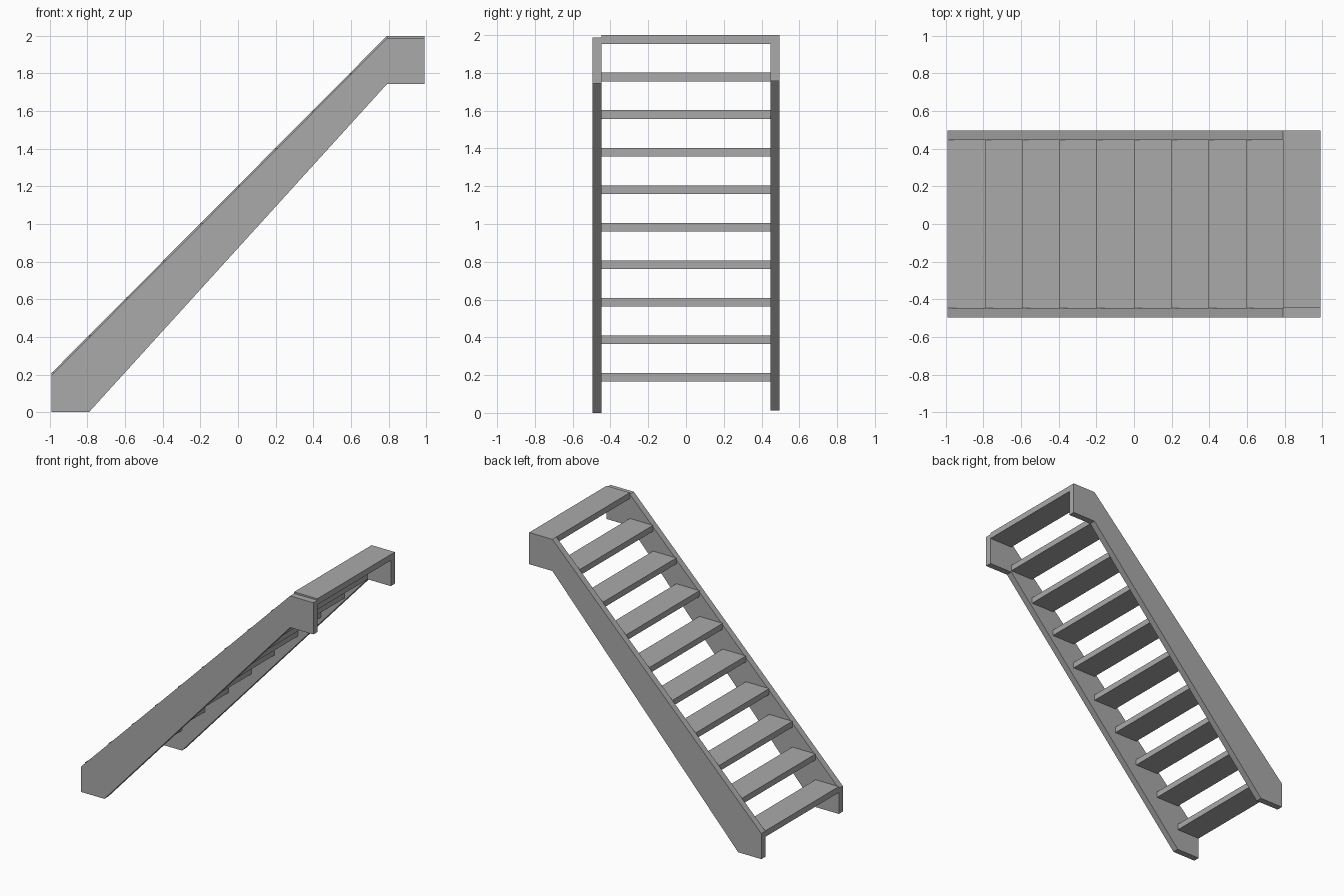
import bpy
import bmesh

default = bpy.data.objects.get("Cube")
if default:
    bpy.data.objects.remove(default, do_unlink=True)

grey = bpy.data.materials.new("plain grey")
grey.use_nodes = True
colour = (0.4, 0.4, 0.4, 1)
grey.diffuse_color = colour
grey.node_tree.nodes["Principled BSDF"].inputs["Base Color"].default_value = colour


def extruded_profile(name, profile, y0, y1):
    """Extrude an x-z outline from y0 to y1."""
    bm = bmesh.new()
    face = bm.faces.new([bm.verts.new((x, y0, z)) for x, z in profile])
    side = bmesh.ops.extrude_face_region(bm, geom=[face])
    verts = [v for v in side["geom"] if isinstance(v, bmesh.types.BMVert)]
    bmesh.ops.translate(bm, verts=verts, vec=(0, y1 - y0, 0))
    bmesh.ops.recalc_face_normals(bm, faces=bm.faces)
    mesh = bpy.data.meshes.new(name)
    bm.to_mesh(mesh)
    bm.free()
    mesh.materials.append(grey)
    obj = bpy.data.objects.new(name, mesh)
    bpy.context.collection.objects.link(obj)
    return obj


END = 0.99          # half length
OUTER, INNER = 0.496, 0.447
STEPS = 10
RUN = 2 * END / STEPS
THICK = 0.046

# Side stringers, the back one set slightly higher
outline = [(-END, 0), (-END + RUN, 0), (END - RUN, 1.744), (END, 1.744),
           (END, 1.988), (END - RUN, 1.988), (-END, 0.197)]
for name, y0, y1, lift in (("front_stringer", -OUTER, -INNER, 0),
                           ("back_stringer", INNER, OUTER, 0.012)):
    extruded_profile(name, [(x, z + lift) for x, z in outline], y0, y1)

# Open treads climbing towards +x
for i in range(STEPS):
    x = -END + i * RUN
    top = 0.211 + i * (2.0 - 0.211) / (STEPS - 1)
    extruded_profile(f"tread_{i + 1}",
                     [(x, top - THICK), (x + RUN, top - THICK),
                      (x + RUN, top), (x, top)], -INNER, INNER)
